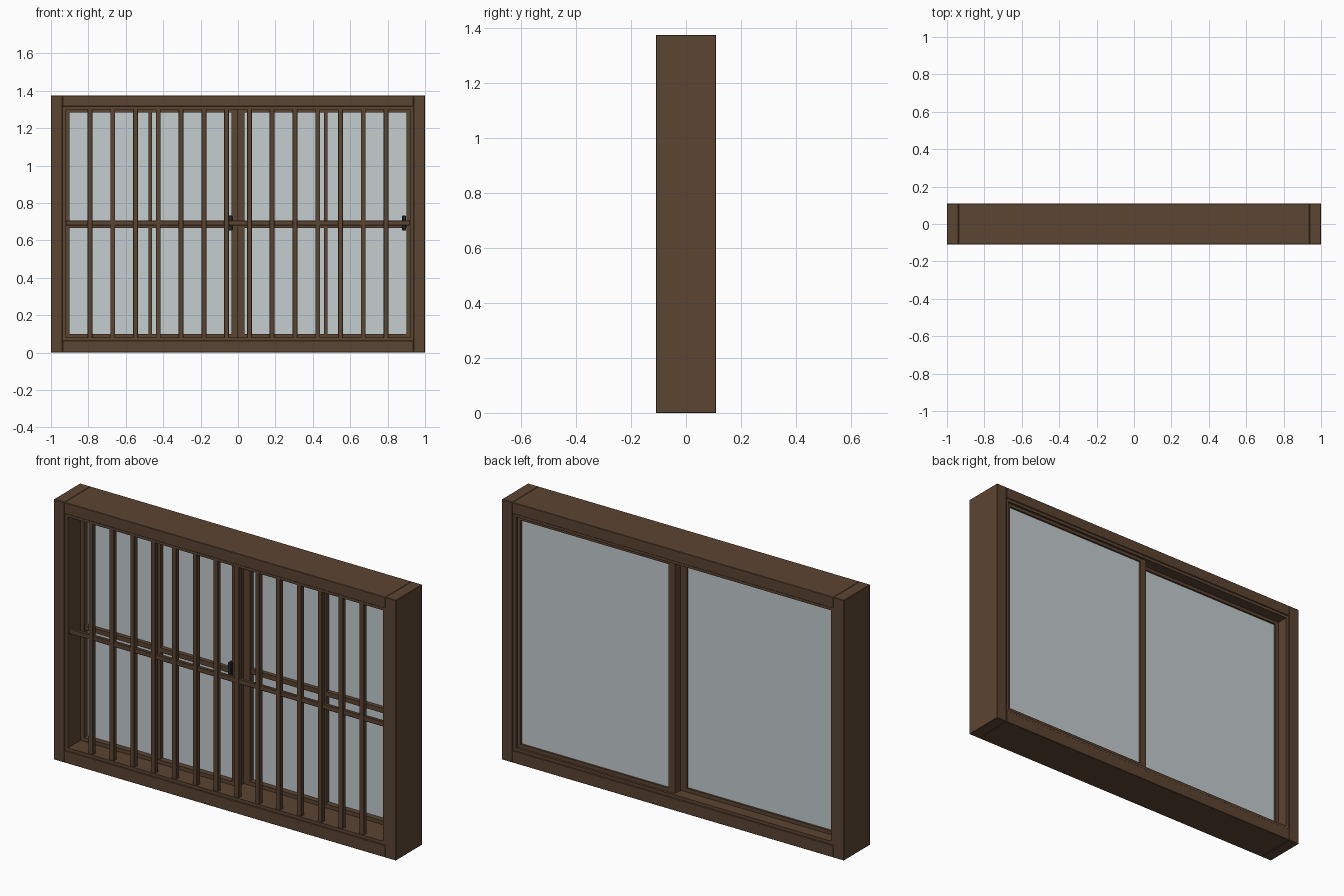
import bpy

if "Cube" in bpy.data.objects:
    bpy.data.objects.remove(bpy.data.objects["Cube"])

def mat(name, col):
    m = bpy.data.materials.new(name)
    m.diffuse_color = (*col, 1)
    m.use_nodes = True
    m.node_tree.nodes["Principled BSDF"].inputs["Base Color"].default_value = m.diffuse_color
    return m

WOOD = mat("brown_wood", (0.105, 0.058, 0.032))
GLASS = mat("pale_glass", (0.55, 0.61, 0.62))
DARK = mat("dark_metal", (0.02, 0.022, 0.025))

def box(name, x, y, z, material=WOOD, bevel=0.0):
    """Box from (min, max) ranges on each axis."""
    bpy.ops.mesh.primitive_cube_add(size=1)
    o = bpy.context.object
    o.name = name
    for v in o.data.vertices:
        v.co = [r[0] if c < 0 else r[1] for c, r in zip(v.co, (x, y, z))]
    o.data.materials.append(material)
    if bevel:
        b = o.modifiers.new("edge", 'BEVEL')
        b.width = bevel
        b.segments = 1
    return o

H, D = 1.375, 0.11

# outer frame: full-height jambs, head and sill between them
for s, n in ((-1, "left"), (1, "right")):
    box(n + "_jamb", sorted((s * 0.938, s)), (-D, D), (0, H), bevel=0.002)
    box(n + "_lining", sorted((s * 0.92, s * 0.94)), (-0.105, 0.105), (0.06, 1.318))
box("sill", (-0.938, 0.938), (-D, D), (0, 0.064), bevel=0.002)
box("head", (-0.938, 0.938), (-D, D), (1.316, H), bevel=0.002)
box("sill_lining", (-0.92, 0.92), (-0.105, 0.105), (0.06, 0.08))
box("head_lining", (-0.92, 0.92), (-0.105, 0.105), (1.30, 1.318))

# security grille: fourteen upright bars and one cross rail
for i in range(14):
    x = -0.7915 + i * 0.12177
    box("grille_bar", (x - 0.013, x + 0.013), (-0.1, -0.074), (0.078, 1.302), bevel=0.002)
box("grille_rail", (-0.92, 0.92), (-0.096, -0.078), (0.68, 0.706), bevel=0.002)

# two sliding sashes on separate tracks
def sash(n, x0, x1, y0, y1, handle_x):
    z0, z1, w = 0.066, 1.315, 0.036
    box(n + "_stile_a", (x0, x0 + w), (y0, y1), (z0, z1))
    box(n + "_stile_b", (x1 - w, x1), (y0, y1), (z0, z1))
    box(n + "_bottom_rail", (x0 + w, x1 - w), (y0, y1), (z0, 0.1))
    box(n + "_top_rail", (x0 + w, x1 - w), (y0, y1), (1.283, z1))
    # glass sits behind the muntins
    gy = y1 - 0.01
    box(n + "_glass", (x0 + w, x1 - w), (gy - 0.006, gy), (0.1, 1.283), GLASS)
    xc = (x0 + x1) / 2
    box(n + "_upright_muntin", (xc - 0.009, xc + 0.009), (y0 + 0.008, gy - 0.006), (0.1, 1.283))
    box(n + "_cross_muntin", (x0 + w, x1 - w), (y0 + 0.008, gy - 0.006), (0.665, 0.69))
    # pull handle
    box(n + "_handle", (handle_x - 0.008, handle_x + 0.012), (y0 - 0.016, y0 + 0.012),
        (0.652, 0.732), DARK, 0.003)

sash("left_sash", -0.937, 0.0, 0.0, 0.045, -0.042)
sash("right_sash", 0.0, 0.937, 0.048, 0.093, 0.886)
